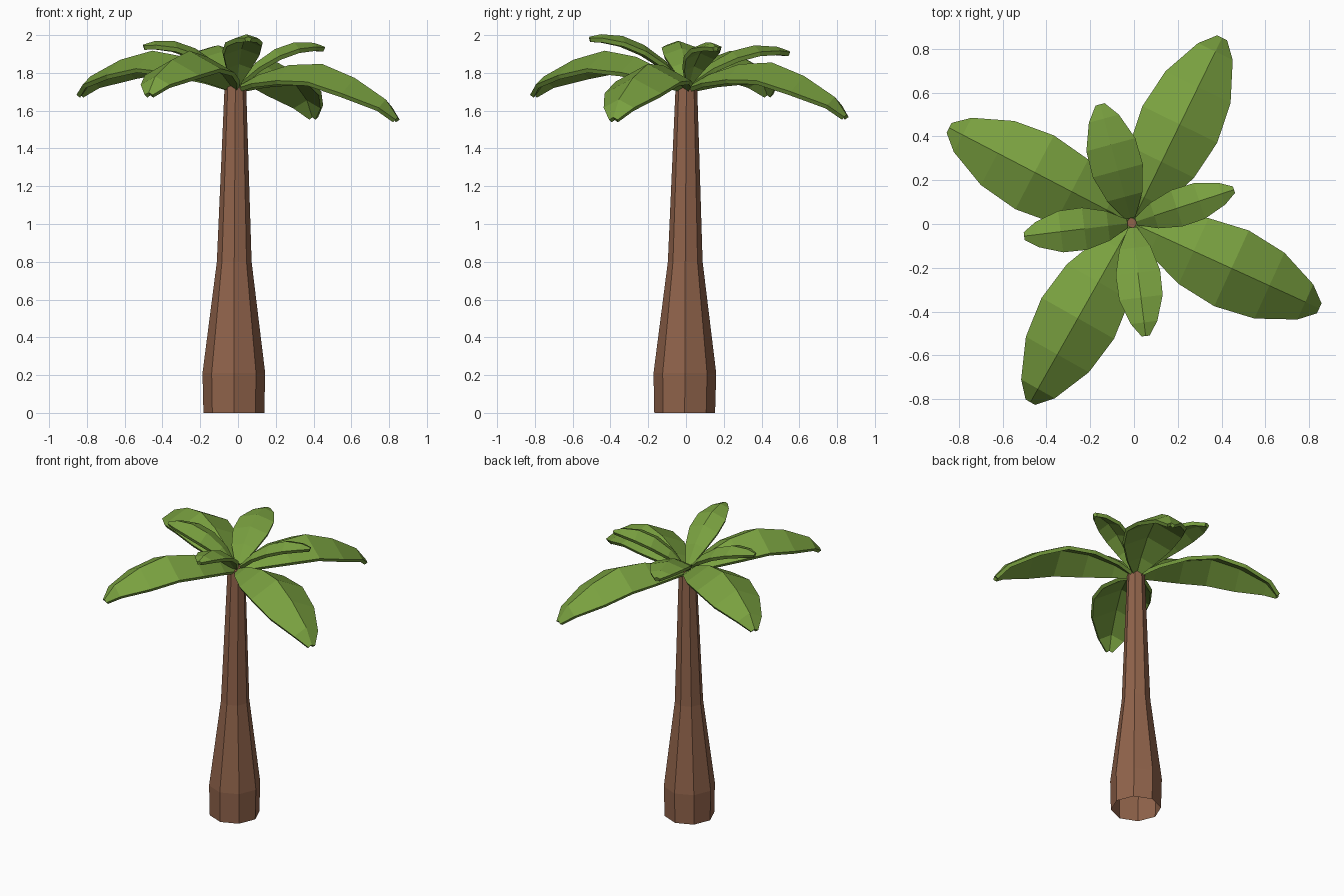
import bpy
import bmesh
from math import cos, sin, pi, radians
from mathutils import Vector

cube = bpy.data.objects.get("Cube")
if cube:
    bpy.data.objects.remove(cube, do_unlink=True)


def material(name, rgb):
    mat = bpy.data.materials.new(name)
    mat.use_nodes = True
    colour = (*rgb, 1)
    mat.diffuse_color = colour
    bsdf = mat.node_tree.nodes["Principled BSDF"]
    bsdf.inputs["Base Color"].default_value = colour
    bsdf.inputs["Roughness"].default_value = 0.9
    return mat


bark = material("bark brown", (0.28, 0.125, 0.07))
green = material("leaf green", (0.19, 0.35, 0.05))


def add_object(name, bm, mat):
    mesh = bpy.data.meshes.new(name)
    bm.to_mesh(mesh)
    bm.free()
    mesh.materials.append(mat)
    obj = bpy.data.objects.new(name, mesh)
    bpy.context.collection.objects.link(obj)
    return obj


def bridge(bm, rows, closed=False):
    """Join neighbouring rows of vertices with quads."""
    for low, high in zip(rows, rows[1:]):
        count = len(low)
        for i in range(count if closed else count - 1):
            j = (i + 1) % count
            bm.faces.new((low[i], low[j], high[j], high[i]))


# Trunk: tapering octagon, open underneath; rings are (height, radius, x, y)
SIDES = 8
bm = bmesh.new()
rings = []
for z, r, x, y in [(0, 0.161, -0.022, -0.007), (0.21, 0.166, -0.022, -0.006),
                   (0.8, 0.092, -0.02, -0.004), (1.73, 0.057, -0.014, 0.002)]:
    rings.append([bm.verts.new((x + r * cos(2 * pi * i / SIDES),
                                y + r * sin(2 * pi * i / SIDES), z))
                  for i in range(SIDES)])
bridge(bm, rings, closed=True)
bm.faces.new(rings[-1])
add_object("trunk", bm, bark)

# Leaf stations: (distance from the trunk, half width, ridge height)
LARGE = [(0.02, 0.03, 1.735), (0.13, 0.095, 1.80), (0.31, 0.165, 1.865),
         (0.5, 0.19, 1.885), (0.69, 0.165, 1.825), (0.87, 0.088, 1.725),
         (0.94, 0.025, 1.635)]
SMALL = [(0.02, 0.02, 1.755), (0.11, 0.07, 1.855), (0.22, 0.1, 1.93),
         (0.33, 0.098, 1.968), (0.44, 0.06, 1.968), (0.5, 0.018, 1.95)]


def leaf(name, stations, angle, tilt, droop, stretch=1.0, widen=1.0):
    """Folded leaf with a raised ridge, thickened downwards."""
    a = radians(angle)
    along = Vector((cos(a), sin(a), 0))
    across = Vector((-sin(a), cos(a), 0))
    centre = Vector((-0.01, 0.005, 0))
    bm = bmesh.new()
    rows = []
    for r, width, z in stations:
        r *= stretch
        row = []
        for side in (1, 0, -1):
            p = centre + along * r + across * (side * width * widen)
            p.z = z + tilt * r - abs(side) * width * droop
            row.append(bm.verts.new(p))
        rows.append(row)
    bridge(bm, rows)
    bmesh.ops.recalc_face_normals(bm, faces=bm.faces)
    if sum(f.normal.z for f in bm.faces) < 0:
        bmesh.ops.reverse_faces(bm, faces=bm.faces)
    obj = add_object(name, bm, green)
    thick = obj.modifiers.new("thickness", "SOLIDIFY")
    thick.thickness = 0.024
    thick.offset = -1


# Lower crown: four broad drooping leaves
for name, angle, tilt in [("large_leaf_back_left", 64, -0.06),
                          ("large_leaf_front_left", -24.5, -0.075),
                          ("large_leaf_front_right", 240.5, 0.065),
                          ("large_leaf_back_right", 152.5, 0.065)]:
    leaf(name, LARGE, angle, tilt, 0.5)

# Upper crown: four narrow rising leaves
for name, angle, tilt, stretch, widen in [
        ("small_leaf_left", 18, -0.02, 0.98, 0.87),
        ("small_leaf_back", 105, -0.06, 1.12, 1.18),
        ("small_leaf_right", 187, 0.0, 0.99, 0.97),
        ("small_leaf_front", 277, 0.08, 1.04, 1.02)]:
    leaf(name, SMALL, angle, tilt, 0.35, stretch, widen)
